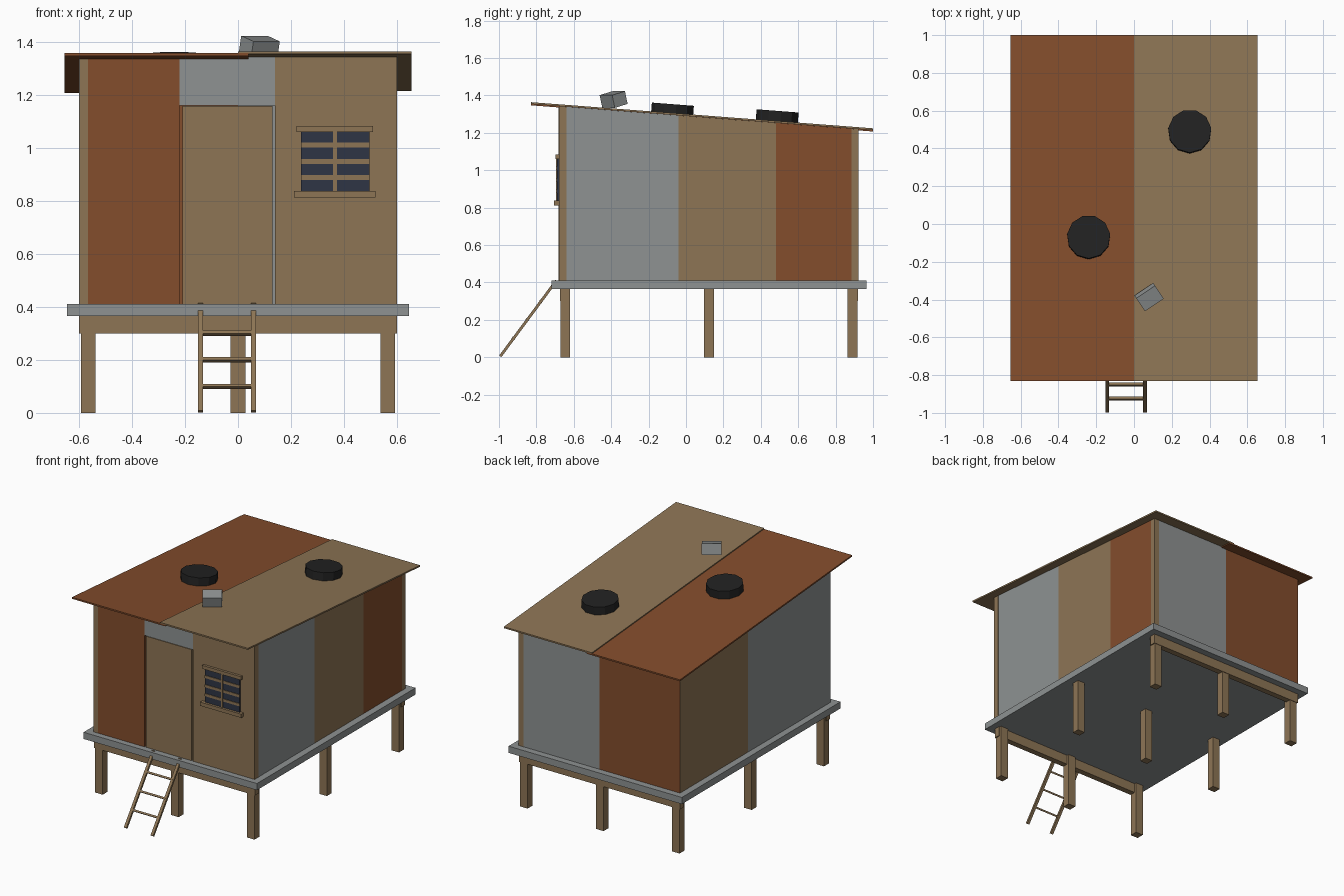
import bpy, bmesh, math

default = bpy.data.objects.get("Cube")
if default:
    bpy.data.objects.remove(default, do_unlink=True)


def material(name, hex_code):
    """Flat colour from an sRGB hex code, stored as linear values."""
    srgb = [int(hex_code[i:i + 2], 16) / 255 for i in range(0, 6, 2)]
    color = [((c + 0.055) / 1.055) ** 2.4 for c in srgb] + [1]
    m = bpy.data.materials.new(name)
    m.use_nodes = True
    m.diffuse_color = color
    m.node_tree.nodes["Principled BSDF"].inputs["Base Color"].default_value = color
    return m


WOOD = material("tan_wood", "8D7555")
RUST = material("rusty_metal", "834D2C")
GREY = material("grey_metal", "8E9292")
RUBBER = material("black_rubber", "222222")
GLASS = material("dark_glass", "2F3545")

SLOPE = 0.0765
FLOOR = 0.41


def roof_plane(z_front):
    """Height along the roof pitch, given its height at the front eave."""
    return lambda y: z_front - SLOPE * (y + 0.83)


WALL_TOP = roof_plane(1.3535)


def box(name, mat, x, y, z):
    """Box from axis ranges; a z limit may be a function of y."""
    bm = bmesh.new()
    bmesh.ops.create_cube(bm, size=1)
    for v in bm.verts:
        px, py, pz = x[v.co.x > 0], y[v.co.y > 0], z[v.co.z > 0]
        v.co = (px, py, pz(py) if callable(pz) else pz)
    mesh = bpy.data.meshes.new(name)
    bm.to_mesh(mesh)
    bm.free()
    mesh.materials.append(mat)
    ob = bpy.data.objects.new(name, mesh)
    bpy.context.collection.objects.link(ob)
    return ob


def centred(name, mat, size, location, rotation):
    """Box around its own origin, then rotated into place."""
    ob = box(name, mat, *[(-s / 2, s / 2) for s in size])
    ob.location, ob.rotation_euler = location, rotation
    return ob


# Stilts, cross beams and deck
for row, y in zip(("front", "middle", "back"), (-0.645, 0.1225, 0.89)):
    for side, x in zip(("right", "centre", "left"), (-0.565, 0, 0.565)):
        box(f"{row}_{side}_stilt", WOOD, (x - 0.028, x + 0.028),
            (y - 0.026, y + 0.026), (0, 0.37))
box("front_beam", WOOD, (-0.6, 0.6), (-0.674, -0.634), (0.3, 0.37))
box("back_beam", WOOD, (-0.6, 0.6), (0.879, 0.919), (0.3, 0.37))
box("deck", GREY, (-0.645, 0.645), (-0.72, 0.965), (0.365, FLOOR))


# Wall sheets, each rising to the roof
def wall(name, mat, x, y, bottom=FLOOR):
    box(name, mat, x, y, (bottom, WALL_TOP))


front, back = (-0.68, -0.66), (0.9, 0.92)
left, right = (0.58, 0.599), (-0.6, -0.593)
wall("front_right_corner_post", WOOD, (-0.598, -0.565), (-0.681, -0.645))
wall("front_left_corner_post", WOOD, (0.565, 0.6), (-0.679, -0.64))
wall("back_left_corner_post", WOOD, (0.565, 0.6), (0.885, 0.921))
wall("front_rust_sheet", RUST, (-0.565, -0.22), front)
wall("front_wood_sheet", WOOD, (0.14, 0.6), front)
wall("door_header", GREY, (-0.22, 0.14), front, 1.16)
wall("left_grey_sheet", GREY, left, (-0.64, -0.04))
wall("left_wood_sheet", WOOD, left, (-0.04, 0.48))
wall("left_rust_sheet", RUST, left, (0.48, 0.885))
wall("right_grey_sheet", GREY, right, (-0.679, 0.2))
wall("right_wood_sheet", WOOD, right, (0.2, 0.919))
wall("back_grey_sheet", GREY, (0, 0.565), back)
wall("back_rust_sheet", RUST, (-0.599, 0), back)

# Door with a narrow gap at each side
box("door", WOOD, (-0.21, 0.131), (-0.679, -0.66), (FLOOR, 1.157))

# Window
box("window_glass", GLASS, (0.238, 0.496), (-0.69, -0.675), (0.83, 1.065))
box("window_lintel", WOOD, (0.22, 0.51), (-0.697, -0.675), (1.06, 1.083))
box("window_sill", WOOD, (0.212, 0.518), (-0.706, -0.675), (0.812, 0.837))
box("window_mullion", WOOD, (0.359, 0.373), (-0.695, -0.685), (0.835, 1.062))
for i, z in enumerate((0.888, 0.948, 1.01)):
    box(f"window_bar_{i + 1}", WOOD, (0.238, 0.496), (-0.694, -0.685),
        (z - 0.009, z + 0.009))

# Two overlapping roof sheets
box("roof_rust_sheet", RUST, (-0.655, 0.04), (-0.83, 1),
    (roof_plane(1.347), roof_plane(1.357)))
box("roof_wood_sheet", WOOD, (0, 0.655), (-0.83, 1),
    (roof_plane(1.354), roof_plane(1.364)))

# Tyres lying on the roof
for name, x, y, base in (("right_tyre", -0.24, -0.07, 1.357),
                         ("left_tyre", 0.295, 0.49, 1.364)):
    bpy.ops.mesh.primitive_cylinder_add(
        vertices=11, radius=0.115, depth=0.055,
        location=(x, y, roof_plane(base)(y) + 0.0265),
        rotation=(math.atan(SLOPE), 0, math.pi))
    tyre = bpy.context.object
    tyre.name = name
    tyre.data.materials.append(RUBBER)

# Tilted block weighing down the roof
centred("roof_block", GREY, (0.12, 0.085, 0.07), (0.08, -0.387, 1.378),
        (0.25, 0, math.radians(34)))

# Ladder leaning on the deck
run, rise = 0.3, 0.405
lean = -math.atan2(run, rise)
for side, x in (("right", -0.141), ("left", 0.058)):
    centred(f"ladder_{side}_rail", WOOD, (0.019, 0.015, math.hypot(run, rise)),
            (x, -0.993 + run / 2, 0.005 + rise / 2), (lean, 0, 0))
for i in range(1, 4):
    centred(f"ladder_rung_{i}", WOOD, (0.2, 0.017, 0.012),
            (-0.0415, -0.997 + 0.074 * i, 0.1 * i), (lean, 0, 0))
